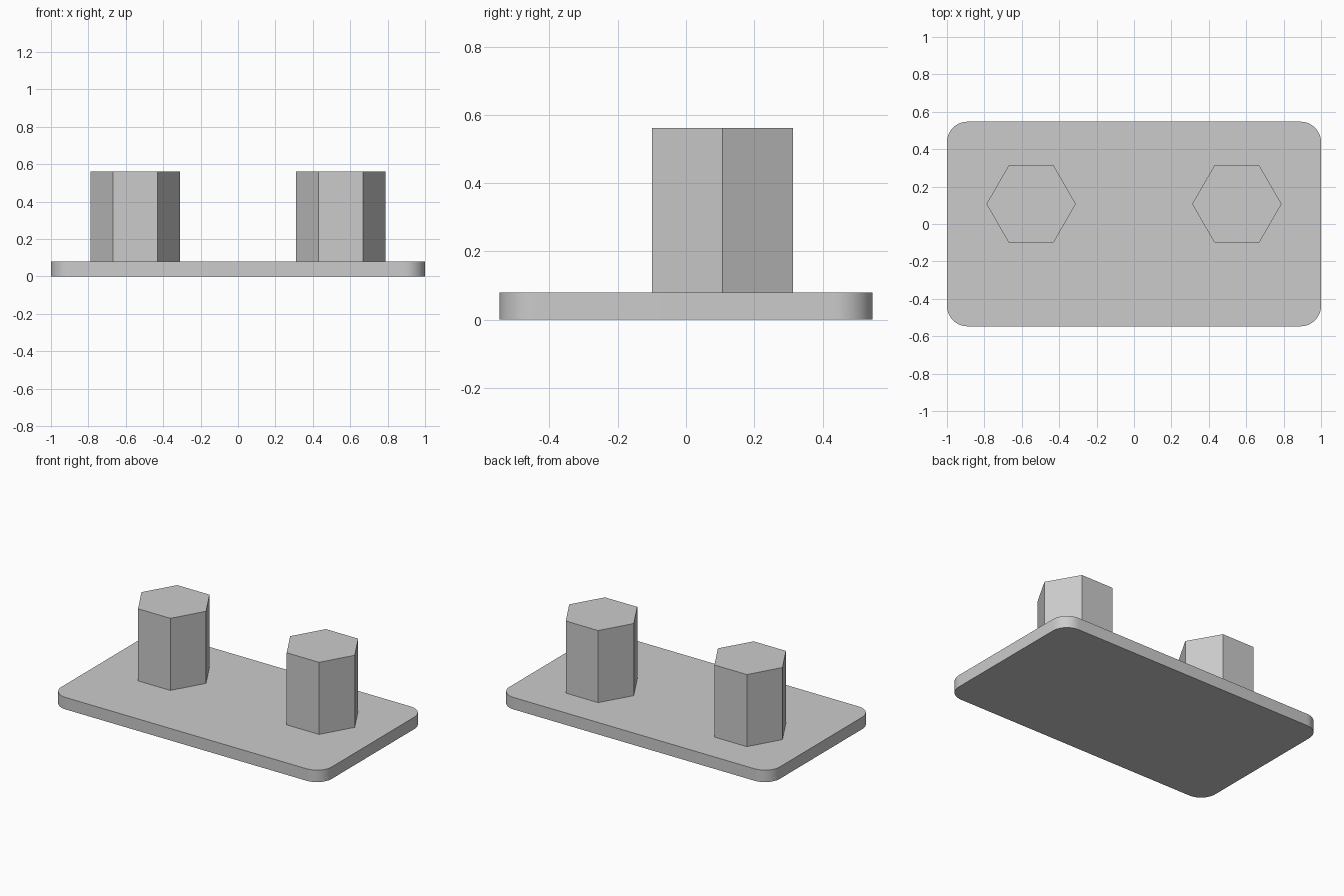
import bpy
import bmesh
from math import cos, sin, pi, radians

cube = bpy.data.objects.get("Cube")
if cube:
    bpy.data.objects.remove(cube, do_unlink=True)

# Single plain grey
GREY = (0.6, 0.6, 0.6, 1)
grey = bpy.data.materials.new("plain_grey")
grey.use_nodes = True
grey.diffuse_color = GREY
grey.node_tree.nodes["Principled BSDF"].inputs["Base Color"].default_value = GREY


def prism(name, outline, z0, z1):
    """Extrude a closed 2D outline from z0 to z1."""
    bm = bmesh.new()
    base = bm.faces.new([bm.verts.new((x, y, z0)) for x, y in outline])
    top = bmesh.ops.extrude_face_region(bm, geom=[base], use_keep_orig=True)
    moved = [v for v in top["geom"] if isinstance(v, bmesh.types.BMVert)]
    bmesh.ops.translate(bm, verts=moved, vec=(0, 0, z1 - z0))
    bmesh.ops.recalc_face_normals(bm, faces=bm.faces)
    mesh = bpy.data.meshes.new(name)
    bm.to_mesh(mesh)
    bm.free()
    mesh.materials.append(grey)
    obj = bpy.data.objects.new(name, mesh)
    bpy.context.collection.objects.link(obj)
    return obj


def arc(cx, cy, r, start, sweep, steps):
    return [(cx + r * cos(start + sweep * i / steps),
             cy + r * sin(start + sweep * i / steps)) for i in range(steps + 1)]


# Base plate with rounded corners
HALF_X, HALF_Y, CORNER, THICK = 1.0, 0.547, 0.11, 0.08
outline = []
for i, (sx, sy) in enumerate([(1, 1), (-1, 1), (-1, -1), (1, -1)]):
    outline += arc(sx * (HALF_X - CORNER), sy * (HALF_Y - CORNER),
                   CORNER, i * pi / 2, pi / 2, 12)
plate = prism("base_plate", outline, 0, THICK)
bpy.ops.object.select_all(action="DESELECT")
plate.select_set(True)
bpy.context.view_layer.objects.active = plate
bpy.ops.object.shade_smooth_by_angle(angle=radians(30))

# Pair of hexagonal posts standing behind the plate's middle line
for side, name in ((1, "left_post"), (-1, "right_post")):
    hexagon = arc(side * 0.55, 0.107, 0.239, 0, 2 * pi, 6)[:-1]
    prism(name, hexagon, THICK, 0.562)
